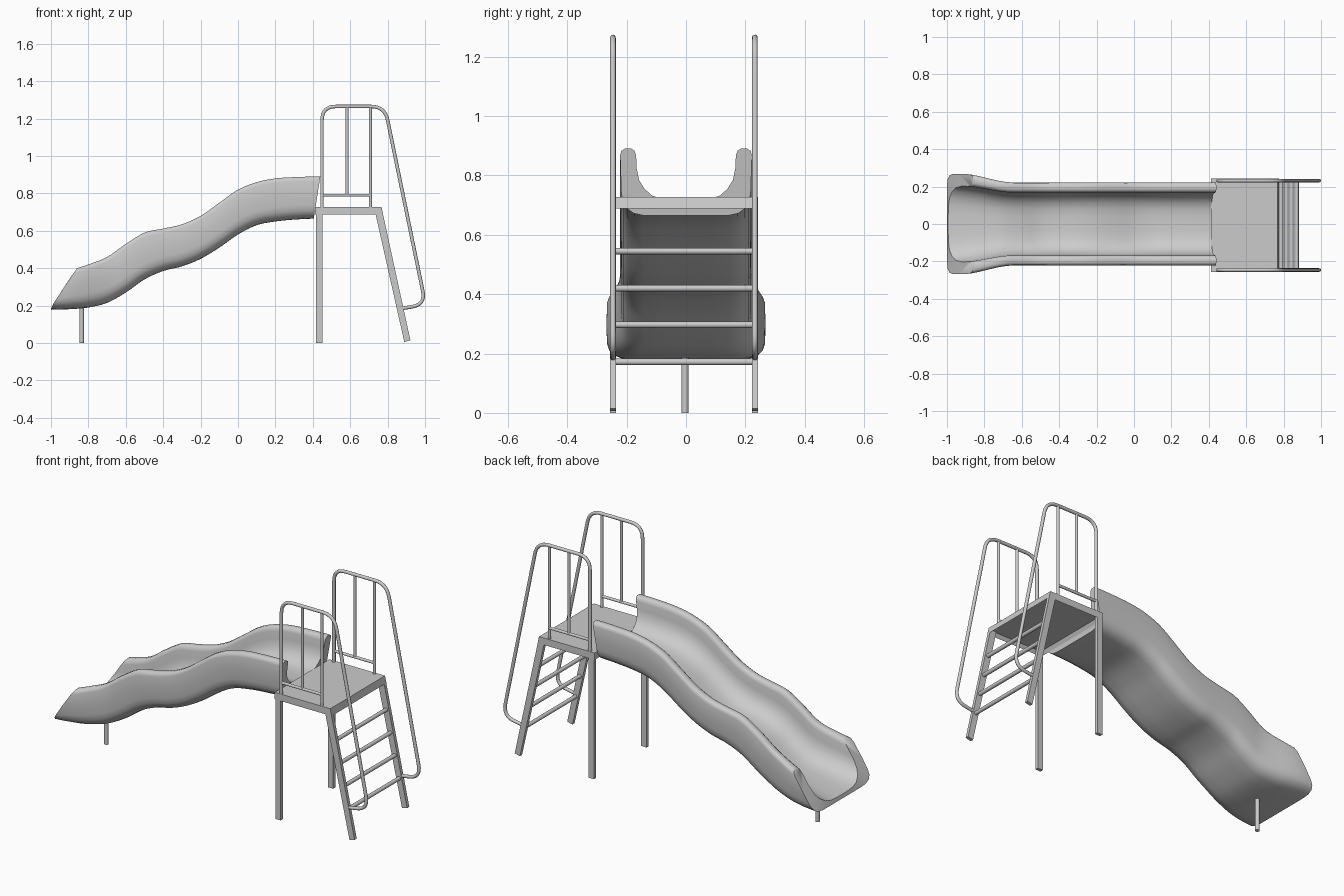
import bpy, bmesh, math
from mathutils import Vector

if "Cube" in bpy.data.objects:
    bpy.data.objects.remove(bpy.data.objects["Cube"])

YC = -0.007      # centre line of the ladder tower
YR = 0.239       # half spacing of the tower sides


def finish(name, bm, angle=35):
    bmesh.ops.recalc_face_normals(bm, faces=bm.faces)
    me = bpy.data.meshes.new(name)
    bm.to_mesh(me)
    bm.free()
    ob = bpy.data.objects.new(name, me)
    bpy.context.collection.objects.link(ob)
    bpy.ops.object.select_all(action='DESELECT')
    ob.select_set(True)
    bpy.context.view_layer.objects.active = ob
    bpy.ops.object.shade_smooth_by_angle(angle=math.radians(angle))
    return ob


def prism(name, xz, y0, y1, hollow=False):
    """Extrude a side-view polygon across y; optionally recess its underside."""
    bm = bmesh.new()
    a = [bm.verts.new((x, y0, z)) for x, z in xz]
    b = [bm.verts.new((x, y1, z)) for x, z in xz]
    n = len(xz)
    bm.faces.new(a)
    bm.faces.new(b[::-1])
    for i in range(n):
        bm.faces.new((a[i], b[i], b[(i + 1) % n], a[(i + 1) % n]))
    bmesh.ops.recalc_face_normals(bm, faces=bm.faces)
    if hollow:
        f = min(bm.faces, key=lambda f: f.normal.z)
        bmesh.ops.inset_region(bm, faces=[f], thickness=0.018)
        for v in f.verts:
            v.co.z += 0.02
    return finish(name, bm)


def tube(name, pts, r, bend=0.0, sides=12):
    """Round tube through points with rounded corners."""
    pts = [Vector(p) for p in pts]
    path = [pts[0]]
    for i in range(1, len(pts) - 1):
        p = pts[i]
        a = p + (pts[i - 1] - p).normalized() * bend
        b = p + (pts[i + 1] - p).normalized() * bend
        for k in range(9):
            t = k / 8
            path.append(a * (1 - t) ** 2 + p * 2 * t * (1 - t) + b * t * t)
    path.append(pts[-1])
    bm = bmesh.new()
    rings = []
    ref = None
    for i, p in enumerate(path):
        d = (path[min(i + 1, len(path) - 1)] - path[max(i - 1, 0)]).normalized()
        if ref is None:
            ref = d.orthogonal()
        u = (ref - d * ref.dot(d)).normalized()
        ref = u
        w = d.cross(u)
        rings.append([bm.verts.new(p + (u * math.cos(q) + w * math.sin(q)) * r)
                      for q in (2 * math.pi * k / sides for k in range(sides))])
    for a, b in zip(rings, rings[1:]):
        for k in range(sides):
            m = (k + 1) % sides
            bm.faces.new((a[k], a[m], b[m], b[k]))
    bm.faces.new(rings[0])
    bm.faces.new(rings[-1])
    return finish(name, bm)


def sample(tab, x):
    """Smooth lookup of values spaced 0.1 apart from x = -1."""
    s = (x + 1) / 0.1
    i = max(0, min(len(tab) - 2, int(s)))
    t = s - i
    p0, p1, p2, p3 = (tab[max(0, min(len(tab) - 1, i + k))] for k in (-1, 0, 1, 2))
    return p1 + 0.5 * t * (p2 - p0 + t * (2 * p0 - 5 * p1 + 4 * p2 - p3
                                          + t * (3 * (p1 - p2) + p3 - p0)))


# wavy chute: bottom and rim heights along x
BOTTOM = [.178, .181, .19, .215, .27, .34, .385, .41, .45, .51, .58, .63, .65, .66, .665, .665]
RIM = [.33, .385, .42, .46, .53, .59, .612, .635, .68, .75, .82, .86, .88, .887, .89, .89]
# half cross-section, (y, height fraction), outside bottom to inside floor
HALF = [(0, 0), (.075, 0), (.145, .003), (.175, .03), (.198, .10), (.212, .2), (.218, .33),
        (.220, .6), (.222, .9), (.218, .965), (.207, 1), (.184, 1), (.173, .965), (.168, .89),
        (.166, .7), (.158, .53), (.14, .40), (.115, .30), (.08, .24), (.04, .225), (0, .22)]
SECTION = HALF + [(-y, h) for y, h in HALF[-2:0:-1]]
N_OUT = 10

bm = bmesh.new()
rings = []
STEPS = 84
for i in range(STEPS + 1):
    x0 = -1 + 1.405 * i / STEPS
    lean_low = max(0, 1 - i / (STEPS * 0.3))
    lean_top = max(0, i / STEPS - 0.7) / 0.3
    ring = []
    for j, (y, h) in enumerate(SECTION):
        inner = N_OUT < j < len(SECTION) - N_OUT
        if inner:                       # thinner towards the exit lip
            h -= 0.12 * (1 - h) * max(0, 1 - i / 12)
        x = x0 + 0.14 * lean_low * h ** 1.5 + 0.035 * lean_top * h
        s = max(0, min(1, (-0.64 - x) / 0.3))
        s = s * s * (3 - 2 * s)
        zb, zt = sample(BOTTOM, x), sample(RIM, x)
        ring.append(bm.verts.new((x, y * (1 + 0.22 * s), zb + (zt - zb) * h)))
    rings.append(ring)
n = len(SECTION)
for a, b in zip(rings, rings[1:]):
    for k in range(n):
        m = (k + 1) % n
        bm.faces.new((a[k], a[m], b[m], b[k]))
# end caps bridge the outer and inner lines of the section
for ring in (rings[0], rings[-1]):
    L = len(HALF)
    for half in (ring[:L], [ring[-k % n] for k in range(L)]):
        for k in range(L // 2):
            q = [half[k], half[k + 1], half[L - 2 - k], half[L - 1 - k]]
            q = list(dict.fromkeys(q))
            if len(q) > 2:
                bm.faces.new(q)
finish("slide_chute", bm, 45)

# post under the exit
tube("exit_post", [(-0.836, -0.003, 0), (-0.836, -0.003, 0.195)], 0.012, sides=16)

# platform
prism("platform", [(.413, .688), (.413, .728), (.767, .728), (.776, .688)],
      YC - .249, YC + .249, hollow=True)

# tower sides: legs, looped handrail and bars
for side, s in (("left", 1), ("right", -1)):
    y = YC + s * YR
    ya, yb = y - .0098, y + .0098
    prism("front_leg_" + side, [(.417, 0), (.417, .70), (.451, .70), (.451, 0)], ya, yb)
    prism("ladder_leg_" + side,
          [(.889, .006), (.733, .70), (.730, .722), (.767, .727), (.922, .014), (.915, 0.01)][:5],
          ya, yb)
    tube("handrail_" + side,
         [(.449, y, .70), (.449, y, 1.265), (.785, y, 1.265), (1.003, y, .205), (.88, y, .186)],
         0.0095, bend=0.075)
    tube("short_bar_" + side, [(.583, y, .79), (.583, y, 1.265)], 0.008)
    tube("tall_bar_" + side, [(.708, y, .72), (.708, y, 1.265)], 0.008)
    tube("low_bar_" + side, [(.449, y, .79), (.708, y, .79)], 0.008)

# ladder rungs
for k, z in enumerate((.172, .297, .42, .545)):
    x = .906 - .222 * (z - .01)
    tube("rung_%d" % (k + 1), [(x, YC - .235, z), (x, YC + .235, z)], 0.011, sides=16)
